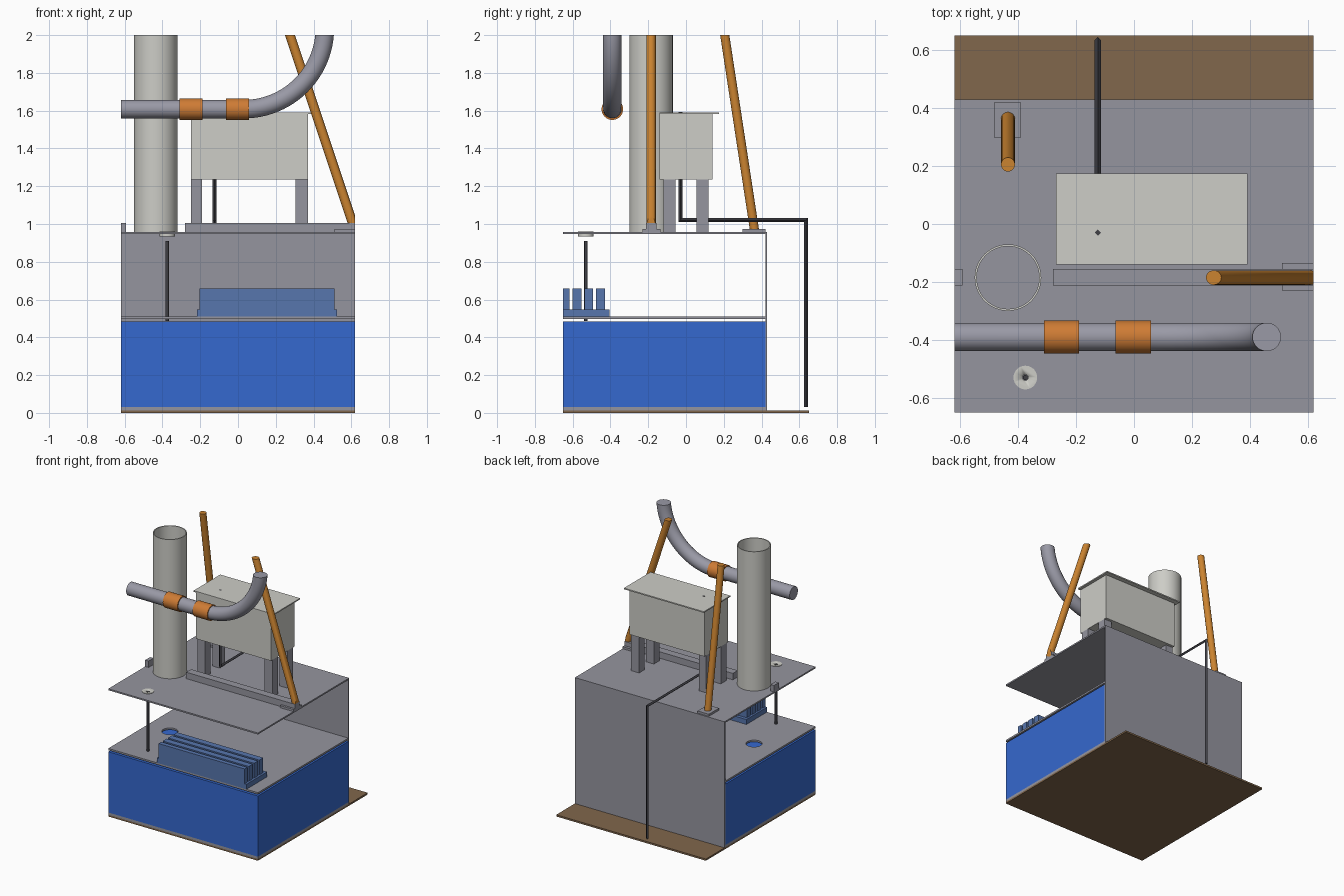
import bpy, bmesh, math
from mathutils import Vector

if "Cube" in bpy.data.objects:
    bpy.data.objects.remove(bpy.data.objects["Cube"])


def material(name, rgb):
    m = bpy.data.materials.new(name)
    m.use_nodes = True
    m.diffuse_color = (*rgb, 1)
    m.node_tree.nodes["Principled BSDF"].inputs["Base Color"].default_value = (*rgb, 1)
    return m


GREY = material("steel grey", (0.30, 0.30, 0.345))
PIPE = material("pipe grey", (0.32, 0.32, 0.38))
BLUE = material("water blue", (0.036, 0.14, 0.62))
FIN = material("fin blue", (0.095, 0.18, 0.42))
PALE = material("pale grey", (0.61, 0.61, 0.57))
ORANGE = material("pole orange", (0.60, 0.23, 0.03))
CLAMP = material("clamp orange", (0.62, 0.20, 0.035))
BROWN = material("ground brown", (0.22, 0.135, 0.072))
DARK = material("dark grey", (0.05, 0.05, 0.06))


def add_object(name, bm, mat, smooth=False):
    bmesh.ops.recalc_face_normals(bm, faces=bm.faces)
    me = bpy.data.meshes.new(name)
    bm.to_mesh(me)
    bm.free()
    ob = bpy.data.objects.new(name, me)
    bpy.context.collection.objects.link(ob)
    if mat:
        me.materials.append(mat)
    if smooth:
        bpy.ops.object.select_all(action='DESELECT')
        ob.select_set(True)
        bpy.context.view_layer.objects.active = ob
        bpy.ops.object.shade_smooth_by_angle(angle=math.radians(35))
    return ob


def box(name, x, y, z, mat):
    bm = bmesh.new()
    bmesh.ops.create_cube(bm, size=1)
    for v in bm.verts:
        v.co = [r[0] if c < 0 else r[1] for c, r in zip(v.co, (x, y, z))]
    return add_object(name, bm, mat)


def clip(bm, co, normal):
    """Cut away everything on the normal's side and cap the cut."""
    cut = bmesh.ops.bisect_plane(bm, geom=bm.verts[:] + bm.edges[:] + bm.faces[:],
                                 plane_co=co, plane_no=normal, clear_outer=True)
    edges = [e for e in cut["geom_cut"] if isinstance(e, bmesh.types.BMEdge)]
    if edges:
        bmesh.ops.contextual_create(bm, geom=edges)


def sweep(name, points, radius, mat, sides=32, clips=()):
    """Solid round bar through the points, mitred at each bend."""
    pts = [Vector(p) for p in points]
    dirs = [(b - a).normalized() for a, b in zip(pts, pts[1:])]
    up = Vector((0, 1, 0)) if all(abs(d.y) < 0.5 for d in dirs) else Vector((1, 0, 0))
    bm = bmesh.new()
    rings = []
    for i, p in enumerate(pts):
        d0, d1 = dirs[max(i - 1, 0)], dirs[min(i, len(dirs) - 1)]
        t = (d0 + d1).normalized()
        stretch = 1 / t.dot(d1)
        u = (up - t * up.dot(t)).normalized()
        w = t.cross(u) * stretch
        angles = [2 * math.pi * k / sides for k in range(sides)]
        rings.append([bm.verts.new(p + radius * (u * math.cos(a) + w * math.sin(a)))
                      for a in angles])
    for a, b in zip(rings, rings[1:]):
        for k in range(sides):
            n = (k + 1) % sides
            bm.faces.new((a[k], a[n], b[n], b[k]))
    bm.faces.new(rings[0])
    bm.faces.new(rings[-1])
    for co, normal in clips:
        clip(bm, co, normal)
    return add_object(name, bm, mat, sides > 8)


def drill(target, x, y, radius):
    """Round vertical hole through the target."""
    cutter = sweep(target.name + "_cutter", [(x, y, 0.4), (x, y, 1.2)], radius, None)
    cutter.hide_render = True
    cutter.hide_set(True)
    cutter.display_type = 'WIRE'
    mod = target.modifiers.new("hole", 'BOOLEAN')
    mod.object = cutter
    mod.solver = 'EXACT'
    bpy.context.view_layer.update()
    me = bpy.data.meshes.new_from_object(
        target.evaluated_get(bpy.context.evaluated_depsgraph_get()))
    target.modifiers.remove(mod)
    target.data = me
    bpy.data.objects.remove(cutter)


W = (-0.62, 0.62)
FRONT, BACK, DECK = -0.65, 0.43, 0.957

# Tank body: ground, plates, water and back wall
box("ground_sheet", W, (FRONT, 0.65), (0, 0.013), BROWN)
box("bottom_plate", W, (FRONT, BACK), (0.013, 0.03), GREY)
box("water_block", W, (FRONT, 0.42), (0.03, 0.485), BLUE)
middle = box("middle_plate", W, (FRONT, 0.42), (0.497, 0.51), GREY)
box("back_wall", W, (0.42, BACK), (0.03, 0.946), GREY)
top = box("top_plate", W, (FRONT, BACK), (0.946, DECK), GREY)

# Openings, sensor flange and sensor rod
TX, TY, RX, RY = -0.435, -0.185, -0.375, -0.53
drill(middle, TX, TY, 0.055)
drill(top, RX, RY, 0.01)
flange = sweep("sensor_flange", [(RX, RY, 0.934), (RX, RY, 0.96)], 0.041, PALE)
drill(flange, RX, RY, 0.01)
sweep("sensor_rod", [(RX, RY, 0.486), (RX, RY, 0.91)], 0.009, DARK, 16)

# Finned block on the middle plate
box("fin_base", (-0.217, 0.525), (FRONT, -0.405), (0.51, 0.547), FIN)
for i in range(4):
    c = -0.64 + 0.0625 * i
    box(f"fin_{i + 1}", (-0.203, 0.51), (max(FRONT, c - 0.023), c + 0.023), (0.547, 0.658), FIN)

# Open vertical stack
bm = bmesh.new()
N = 48
R_OUT, R_IN = 0.115, 0.108
profile = [(R_IN, DECK), (R_OUT, DECK), (R_OUT, 2), (R_IN, 2)]
rings = [[bm.verts.new((TX + r * math.cos(k * math.tau / N), TY + r * math.sin(k * math.tau / N), z))
          for k in range(N)] for r, z in profile]
for i in range(4):
    a, b = rings[i], rings[(i + 1) % 4]
    for k in range(N):
        n = (k + 1) % N
        bm.faces.new((a[k], a[n], b[n], b[k]))
add_object("stack", bm, PALE, True)

# Rail in two pieces along the deck
box("rail_long", (-0.28, 0.62), (-0.213, -0.155), (DECK, 1.005), GREY)
box("rail_short", (-0.62, -0.592), (-0.213, -0.155), (DECK, 1.005), GREY)

# Raised cabinet on four legs
for sx, xr in (("right", (-0.25, -0.19)), ("left", (0.305, 0.37))):
    for sy, yr in (("front", (-0.12, -0.055)), ("back", (0.055, 0.12))):
        box(f"leg_{sy}_{sx}", xr, yr, (DECK, 1.236), GREY)
box("cabinet", (-0.25, 0.37), (-0.14, 0.14), (1.236, 1.582), PALE)
box("cabinet_lid", (-0.27, 0.392), (-0.14, 0.175), (1.582, 1.591), PALE)

# Drain line from the cabinet over the deck and down the back
DX = -0.125
sweep("drain_line", [(DX, -0.03, 1.593), (DX, -0.03, 1.022), (DX, 0.635, 1.022), (DX, 0.635, 0.03)],
      0.0105, DARK, 4)

# Leaning poles with foot pads
ceiling = ((0, 0, 2), (0, 0, 1))
deck_cut = ((0, 0, DECK), (0, 0, -1))
box("pole_pad_left", (0.51, 0.62), (-0.23, -0.135), (DECK, 0.973), GREY)
box("pole_pad_right", (-0.483, -0.39), (0.298, 0.42), (DECK, 0.973), GREY)
sweep("pole_left", [(0.655, TY, 0.86), (0.255, TY, 2.06)], 0.025, ORANGE,
      clips=[ceiling, deck_cut, ((0.62, 0, 0), (1, 0, 0))])
sweep("pole_right", [(TX, 0.379, 0.86), (TX, 0.196, 2.06)], 0.024, ORANGE,
      clips=[ceiling, deck_cut])

# Bent pipe with two clamps
PY, PZ, BEND_X, BEND_R = -0.39, 1.608, 0.03, 0.43
path = [(W[0], PY, PZ)]
for i in range(25):
    a = i / 24 * math.pi / 2
    path.append((BEND_X + BEND_R * math.sin(a), PY, PZ + BEND_R * (1 - math.cos(a))))
path.append((BEND_X + BEND_R, PY, 2.1))
sweep("bent_pipe", path, 0.049, PIPE, clips=[ceiling])
for i, x in enumerate((-0.25, -0.003)):
    sweep(f"clamp_{i + 1}", [(x - 0.061, PY, PZ), (x + 0.061, PY, PZ)], 0.057, CLAMP)
